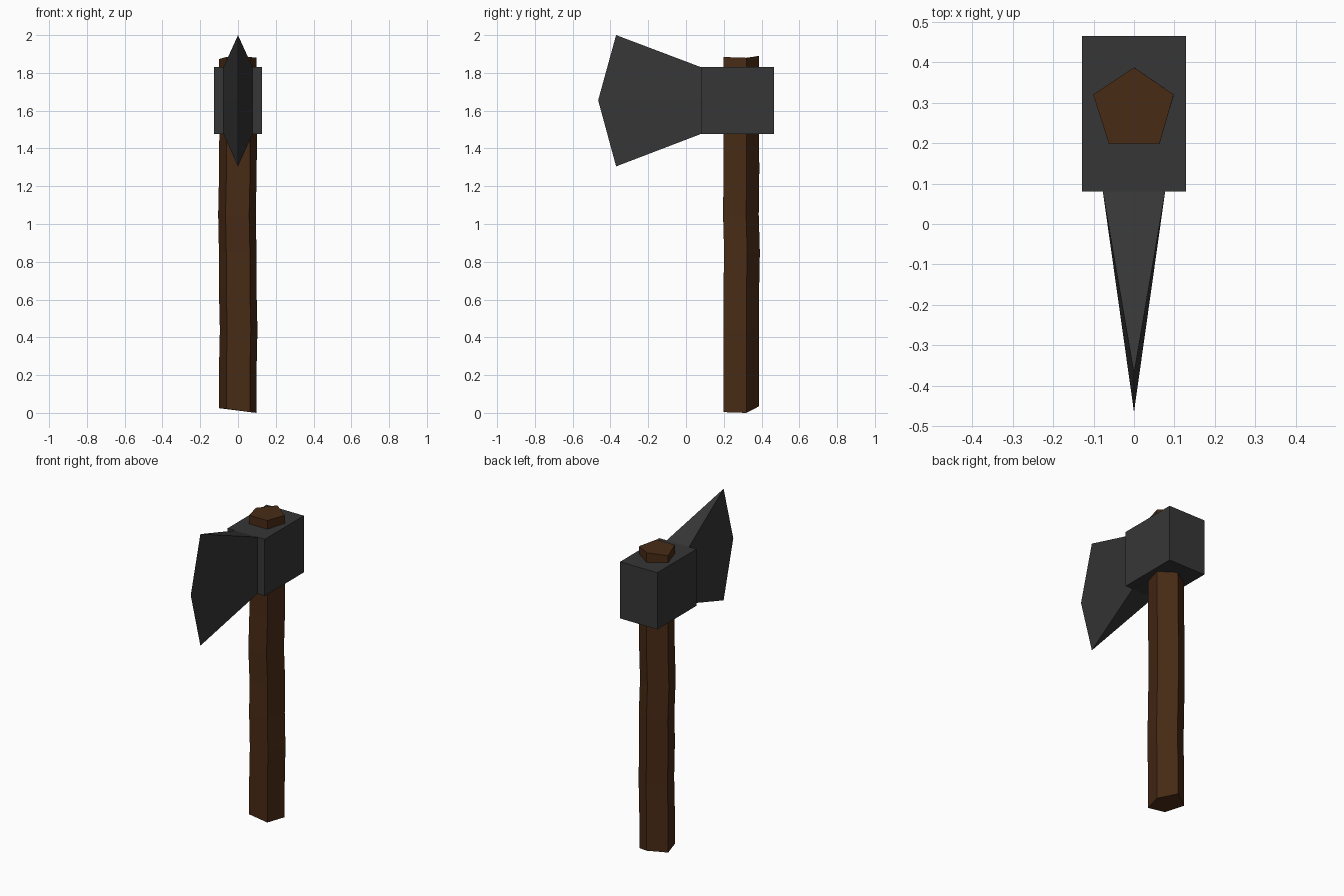
import bpy, bmesh

if "Cube" in bpy.data.objects:
    bpy.data.objects.remove(bpy.data.objects["Cube"])


def material(name, color):
    m = bpy.data.materials.new(name)
    m.diffuse_color = (*color, 1)
    m.use_nodes = True
    m.node_tree.nodes["Principled BSDF"].inputs["Base Color"].default_value = m.diffuse_color
    return m


def build(name, verts, faces, mat):
    me = bpy.data.meshes.new(name)
    me.from_pydata(verts, [], faces)
    bm = bmesh.new()
    bm.from_mesh(me)
    bmesh.ops.recalc_face_normals(bm, faces=bm.faces)
    bm.to_mesh(me)
    bm.free()
    me.materials.append(mat)
    ob = bpy.data.objects.new(name, me)
    bpy.context.collection.objects.link(ob)
    return ob


def loft(name, rings, mat):
    # Skin equal-sized rings of points and cap both ends
    n = len(rings[0])
    verts = [p for r in rings for p in r]
    faces = [(a * n + i, a * n + (i + 1) % n, (a + 1) * n + (i + 1) % n, (a + 1) * n + i)
             for a in range(len(rings) - 1) for i in range(n)]
    faces += [tuple(range(n)), tuple(range(len(verts) - n, len(verts)))]
    return build(name, verts, faces, mat)


wood = material("wood", (0.065, 0.024, 0.008))
iron = material("iron", (0.037, 0.037, 0.037))

# Handle: rough five-sided shaft, slightly wobbly from ring to ring
section = [(0, 0.387), (-0.101, 0.32), (-0.062, 0.198), (0.063, 0.198), (0.098, 0.32)]
bottom = [0.035, 0.025, 0.022, 0.004, 0.0]
top = [1.89, 1.873, 1.884, 1.884, 1.88]
levels = [  # height, shift x, shift y
    (0.22, 0.0, 0.0), (0.44, 0.005, 0.0), (0.65, 0.0, 0.0), (0.85, 0.0, 0.004),
    (1.05, -0.004, -0.002), (1.28, 0.001, 0.001), (1.5, 0.002, 0.0)]
rings = [[(x, y, z) for (x, y), z in zip(section, bottom)]]
rings += [[(x + dx, y + dy, h) for x, y in section] for h, dx, dy in levels]
rings += [[(x, y, z) for (x, y), z in zip(section, top)]]
loft("handle", rings, wood)

# Head block around the top of the handle
z0, z1, zm = 1.477, 1.83, 1.655
loft("head_block", [[(x, y, z) for x, y in
                     ((-0.128, 0.08), (0.128, 0.08), (0.128, 0.465), (-0.128, 0.465))]
                    for z in (z0, z1)], iron)

# Blade: flared wedge tapering to a pointed cutting edge
w, yb = 0.077, 0.08
edge = [(0, -0.37, 1.305), (0, -0.465, zm), (0, -0.37, 2.0)]
verts = edge + [(s * w, yb, z) for s in (-1, 1) for z in (z0, zm, z1)]
build("blade", verts, [(0, 1, 4, 3), (1, 2, 5, 4), (0, 1, 7, 6), (1, 2, 8, 7),
                       (0, 3, 6), (2, 5, 8), (3, 4, 5, 8, 7, 6)], iron)
